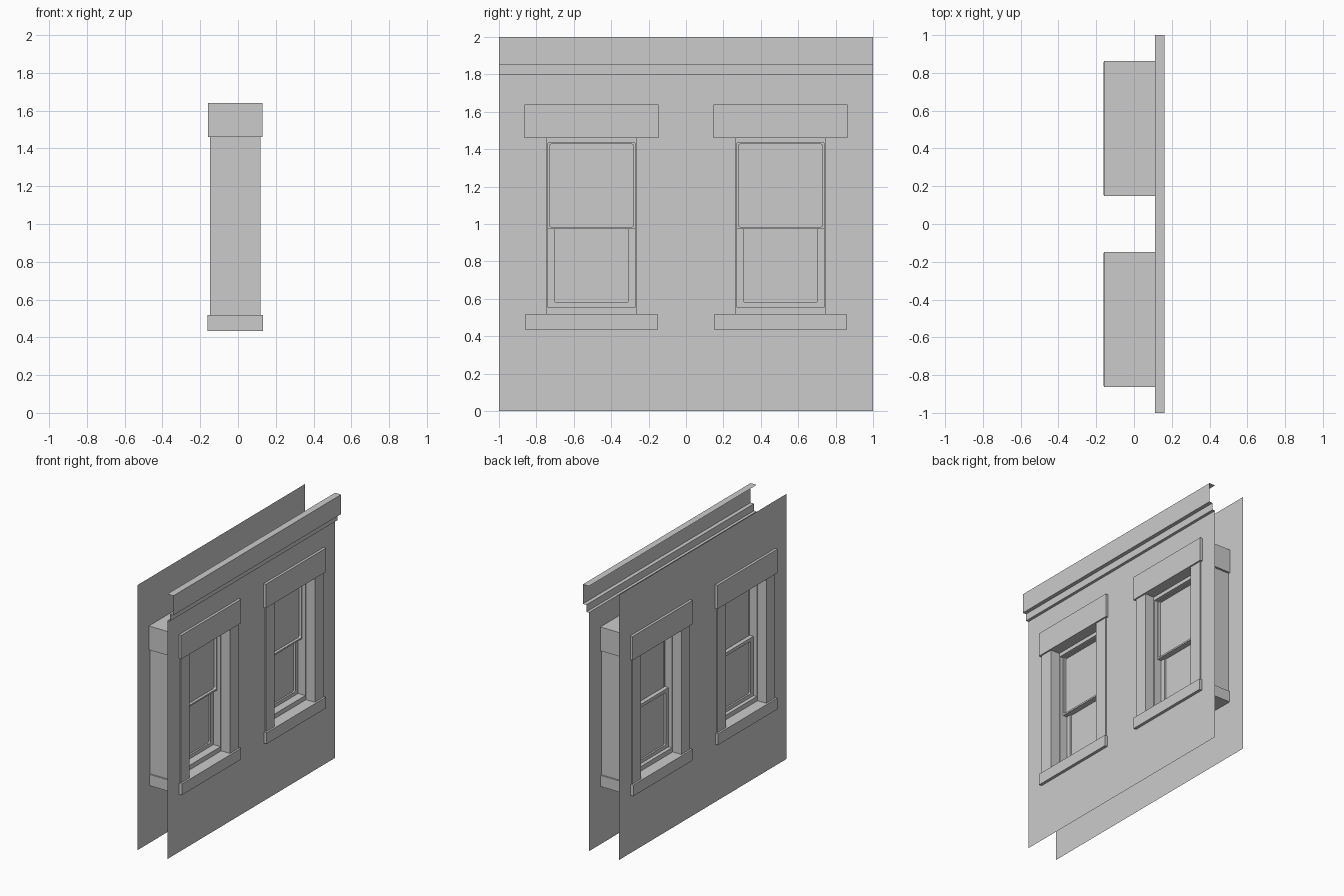
import bpy, bmesh, math

if "Cube" in bpy.data.objects:
    bpy.data.objects.remove(bpy.data.objects["Cube"])

MID = -0.0145          # centre of the wall thickness
WIN_Y = 0.5055         # window centres at +/- this


def finish(name, bm):
    me = bpy.data.meshes.new(name)
    bm.to_mesh(me)
    bm.free()
    ob = bpy.data.objects.new(name, me)
    bpy.context.collection.objects.link(ob)
    return ob


def box(name, x0, x1, y0, y1, z0, z1):
    bm = bmesh.new()
    bmesh.ops.create_cube(bm, size=1)
    for v in bm.verts:
        v.co = ((x0 + x1) / 2 + v.co.x * (x1 - x0),
                (y0 + y1) / 2 + v.co.y * (y1 - y0),
                (z0 + z1) / 2 + v.co.z * (z1 - z0))
    return finish(name, bm)


def rect(y0, y1, z0, z1, r=0.0):
    """Outline of a rectangle, optionally with rounded corners."""
    if not r:
        return [(y0, z0), (y1, z0), (y1, z1), (y0, z1)]
    pts = []
    corners = [(y0 + r, z0 + r), (y1 - r, z0 + r), (y1 - r, z1 - r), (y0 + r, z1 - r)]
    for i, (cy, cz) in enumerate(corners):
        for k in range(4):
            a = math.pi * (1 + i / 2 + k / 6)
            pts.append((cy + r * math.cos(a), cz + r * math.sin(a)))
    return pts


def panel(name, x, outlines, depth=0.0, facing=1):
    """Flat sheet in the yz plane with holes, extruded back if depth is given."""
    bm = bmesh.new()
    edges = []
    for pts in outlines:
        vs = [bm.verts.new((x, y, z)) for y, z in pts]
        edges += [bm.edges.new((vs[i - 1], vs[i])) for i in range(len(vs))]
    bmesh.ops.triangle_fill(bm, edges=edges, use_beauty=True, normal=(facing, 0, 0))
    if depth:
        ext = bmesh.ops.extrude_face_region(bm, geom=bm.faces[:], use_keep_orig=True)
        moved = [g for g in ext["geom"] if isinstance(g, bmesh.types.BMVert)]
        bmesh.ops.translate(bm, verts=moved, vec=(-depth, 0, 0))
        bmesh.ops.recalc_face_normals(bm, faces=bm.faces[:])
    else:
        for f in bm.faces:
            f.normal_update()
            if f.normal.x * facing < 0:
                f.normal_flip()
    return finish(name, bm)


# Outer and inner wall skins with window openings
holes = [rect(c - 0.25, c + 0.25, 0.51, 1.47) for c in (-WIN_Y, WIN_Y)]
panel("outer_wall", MID + 0.125, [rect(-1, 1, 0, 1.80)] + holes)
panel("inner_wall", MID - 0.125, [rect(-1, 1, 0, 2.0)] + holes, facing=-1)

# Open stepped cornice along the top of the outer wall
profile = [(MID + 0.125, 1.80), (0.132, 1.80), (0.132, 1.853),
           (0.161, 1.853), (0.161, 2.0), (MID + 0.125, 2.0)]
bm = bmesh.new()
a = [bm.verts.new((x, -1, z)) for x, z in profile]
b = [bm.verts.new((x, 1, z)) for x, z in profile]
for i in range(len(profile) - 1):
    bm.faces.new((a[i], b[i], b[i + 1], a[i + 1]))
finish("cornice", bm)

for side, c in (("left", -WIN_Y), ("right", WIN_Y)):
    # Trim running through the whole wall thickness
    box(side + "_head_trim", MID - 0.144, MID + 0.144, c - 0.358, c + 0.358, 1.46, 1.64)
    box(side + "_sill", MID - 0.147, MID + 0.147, c - 0.353, c + 0.353, 0.434, 0.5185)
    for s, n in ((-1, "_near_jamb"), (1, "_far_jamb")):
        ys = sorted((c + s * 0.2405, c + s * 0.342))
        box(side + n, MID - 0.133, MID + 0.133, ys[0], ys[1], 0.5185, 1.46)

    # Stop frame recessed in the opening
    panel(side + "_stop_frame", MID + 0.06,
          [rect(c - 0.2405, c + 0.2405, 0.5185, 1.46),
           rect(c - 0.232, c + 0.232, 0.553, 1.432)], depth=0.12)

    # Upper sash towards the outside, lower sash towards the inside
    panel(side + "_upper_sash", MID + 0.032,
          [rect(c - 0.234, c + 0.234, 0.973, 1.44),
           rect(c - 0.225, c + 0.225, 0.985, 1.427, 0.01)], depth=0.032)
    panel(side + "_lower_sash", MID,
          [rect(c - 0.234, c + 0.234, 0.55, 1.0),
           rect(c - 0.198, c + 0.198, 0.58, 0.975, 0.01)], depth=0.032)

    # Glass panes
    panel(side + "_upper_glass", MID + 0.012, [rect(c - 0.228, c + 0.228, 0.98, 1.43)], depth=0.006)
    panel(side + "_lower_glass", MID - 0.013, [rect(c - 0.21, c + 0.21, 0.57, 0.985)], depth=0.006)
